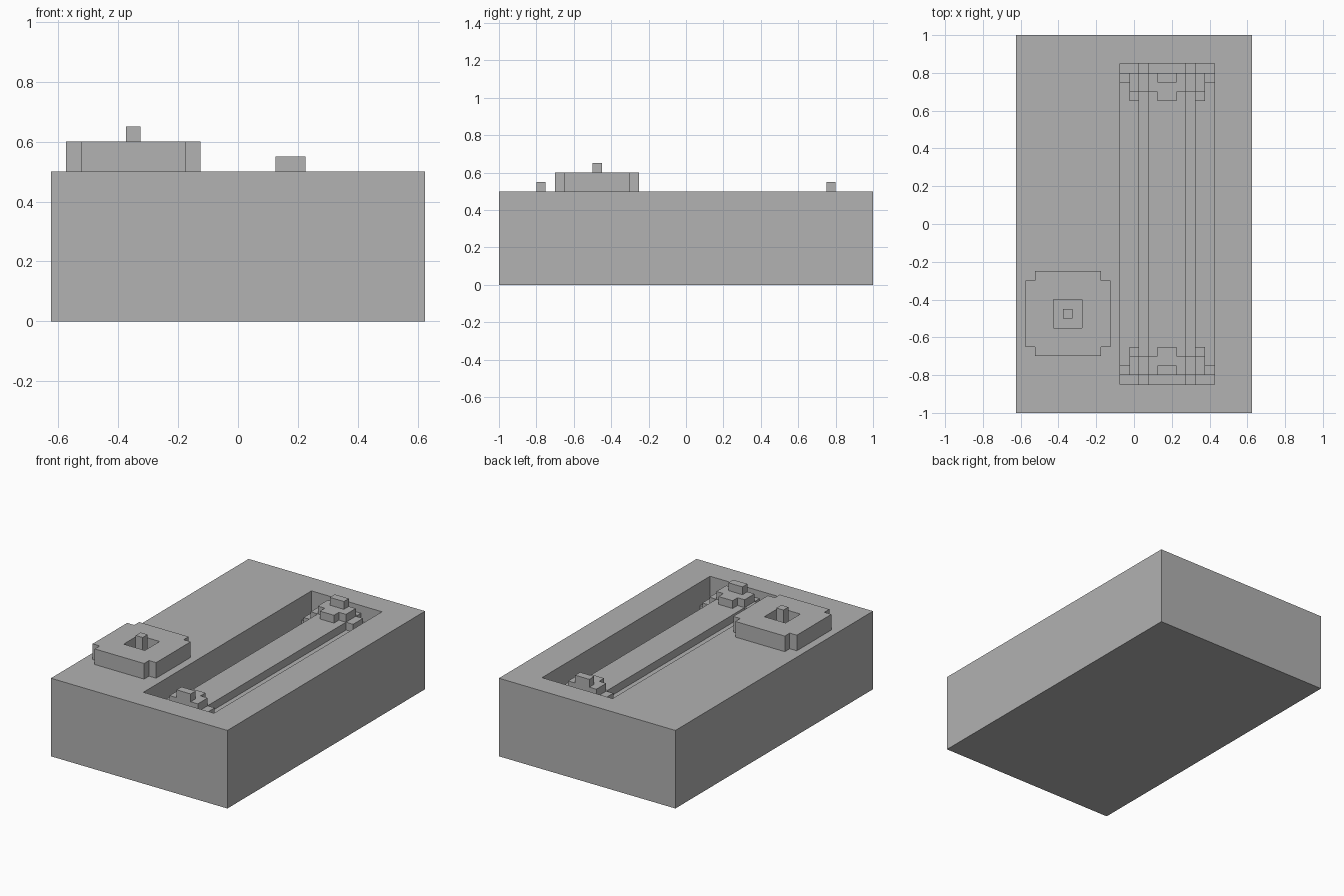
import bpy
import bmesh
from mathutils import Vector

if "Cube" in bpy.data.objects:
    bpy.data.objects.remove(bpy.data.objects["Cube"], do_unlink=True)

grey = bpy.data.materials.new("plain_grey")
grey.use_nodes = True
colour = (0.445, 0.445, 0.445, 1.0)
grey.diffuse_color = colour
grey.node_tree.nodes["Principled BSDF"].inputs["Base Color"].default_value = colour

STEP = 0.05


def finish(name, bm):
    bmesh.ops.recalc_face_normals(bm, faces=bm.faces)
    mesh = bpy.data.meshes.new(name)
    bm.to_mesh(mesh)
    bm.free()
    mesh.materials.append(grey)
    obj = bpy.data.objects.new(name, mesh)
    bpy.context.collection.objects.link(obj)
    return obj


def loft(name, loops, capped=True):
    """Join matching loops of points; cap both ends or close back to the start."""
    bm = bmesh.new()
    rings = [[bm.verts.new(p) for p in loop] for loop in loops]
    pairs = list(zip(rings, rings[1:]))
    if capped:
        bm.faces.new(rings[0])
        bm.faces.new(rings[-1])
    else:
        pairs.append((rings[-1], rings[0]))
    for a, b in pairs:
        for i in range(len(a)):
            j = (i + 1) % len(a)
            bm.faces.new((a[i], a[j], b[j], b[i]))
    return finish(name, bm)


def rect(x0, x1, y0, y1, z):
    return [(x0, y0, z), (x1, y0, z), (x1, y1, z), (x0, y1, z)]


def box(name, lo, hi):
    return loft(name, [rect(lo[0], hi[0], lo[1], hi[1], z) for z in (lo[2], hi[2])])


def four_fold(quarter):
    """Repeat a quarter outline around the centre."""
    points = []
    for _ in range(4):
        points += quarter
        quarter = [(-y, x) for x, y in quarter]
    return points


def stepped(radius, steps):
    """Blocky round outline with square notches at each corner."""
    x, y = radius, radius - steps * STEP
    quarter = [(x, y)]
    for _ in range(steps):
        x -= STEP
        quarter.append((x, y))
        y += STEP
        quarter.append((x, y))
    return four_fold(quarter)


# Block with a long open pocket in the top
loft("base_block", [
    rect(-0.625, 0.625, -1, 1, 0),
    rect(-0.625, 0.625, -1, 1, 0.5),
    rect(-0.075, 0.425, -0.85, 0.85, 0.5),
    rect(-0.075, 0.425, -0.85, 0.85, 0.05),
])

# Round knob with a square well and a centre pin
KX, KY = -0.35, -0.475
outer = stepped(0.225, 1)
inner = four_fold([(0.075, 0.05), (0.075, 0.075), (0.05, 0.075)])
loft("knob_ring", [
    [(KX + x, KY + y, z) for x, y in outline]
    for outline, z in ((outer, 0.5), (outer, 0.6), (inner, 0.6), (inner, 0.5))
], capped=False)
box("knob_pin", (KX - 0.025, KY - 0.025, 0.5), (KX + 0.025, KY + 0.025, 0.65))

# Tube lying in the pocket
CX, CZ = 0.175, 0.3


def along_y(name, outline, y0, y1):
    return loft(name, [[(CX + x, y, CZ + z) for x, z in outline] for y in (y0, y1)])


along_y("tube", stepped(0.15, 1), -0.85, 0.85)

# Collars at both ends, with outward teeth and inward prongs on four sides
directions = {"right": (-1, 0), "left": (1, 0), "top": (0, 1), "bottom": (0, -1)}
for end, sign in (("front", -1), ("back", 1)):
    along_y(end + "_collar", stepped(0.2, 2), sign * 0.7, sign * 0.8)
    for side, (dx, dz) in directions.items():
        for part, r0, y0 in (("tooth", 0.2, 0.75), ("prong", 0.15, 0.65)):
            mid = Vector((CX + dx * (r0 + 0.025), sign * (y0 + 0.025), CZ + dz * (r0 + 0.025)))
            half = Vector((0.025 if dx else 0.05, 0.025, 0.025 if dz else 0.05))
            box(f"{end}_{side}_{part}", mid - half, mid + half)
